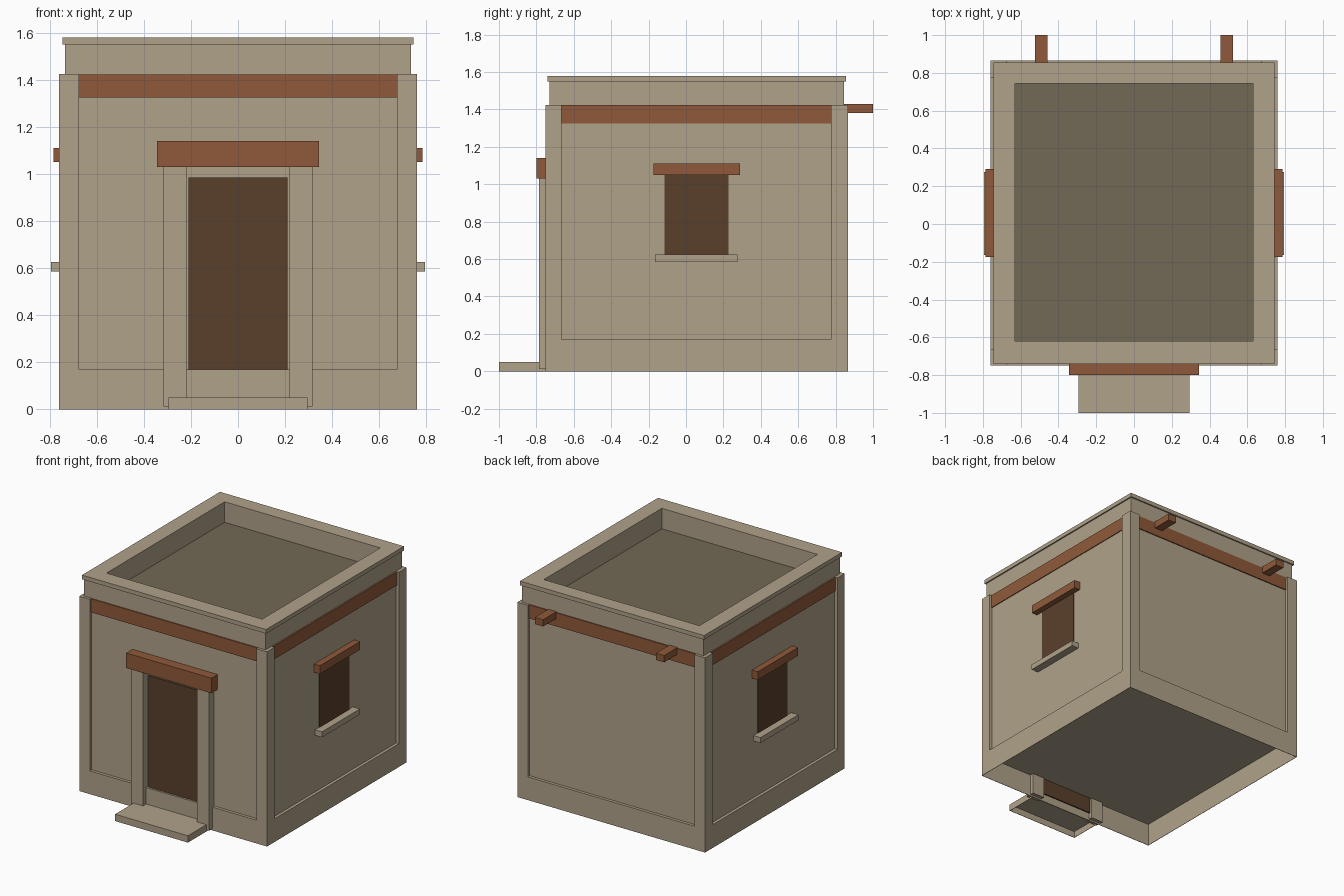
import bpy
import bmesh

cube = bpy.data.objects.get("Cube")
if cube:
    bpy.data.objects.remove(cube, do_unlink=True)


def make_material(name, rgb):
    mat = bpy.data.materials.new(name)
    mat.use_nodes = True
    colour = (*rgb, 1.0)
    mat.diffuse_color = colour
    mat.node_tree.nodes["Principled BSDF"].inputs["Base Color"].default_value = colour
    return mat


plaster = make_material("sand_plaster", (0.434, 0.361, 0.254))
timber = make_material("red_timber", (0.275, 0.102, 0.042))
dark_wood = make_material("dark_wood", (0.102, 0.050, 0.025))
roof_clay = make_material("dark_roof_clay", (0.171, 0.141, 0.091))


def box(name, mat, x, y, z, hollow=None, hollow_up=False, wall=0.004):
    """Box from ranges; optionally sink its bottom or top face to height hollow."""
    bm = bmesh.new()
    bmesh.ops.create_cube(bm, size=1)
    for v in bm.verts:
        v.co = [r[0] if c < 0 else r[1] for c, r in zip(v.co, (x, y, z))]
    bm.normal_update()
    if hollow is not None:
        sign = 1 if hollow_up else -1
        face = next(f for f in bm.faces if f.normal.z * sign > 0.9)
        bmesh.ops.inset_region(bm, faces=[face], thickness=wall)
        rim = list(face.verts)
        sunk = bmesh.ops.extrude_discrete_faces(bm, faces=[face])["faces"][0]
        for v in sunk.verts:
            v.co.z = hollow
    bmesh.ops.recalc_face_normals(bm, faces=bm.faces)
    mesh = bpy.data.meshes.new(name)
    bm.to_mesh(mesh)
    bm.free()
    mesh.materials.append(mat)
    obj = bpy.data.objects.new(name, mesh)
    bpy.context.collection.objects.link(obj)
    return obj


def ring(name, mat, outer_x, outer_y, inner_x, inner_y, z):
    """Rectangular frame made of four joined bars."""
    bm = bmesh.new()
    loops = []
    for (x0, x1), (y0, y1) in ((outer_x, outer_y), (inner_x, inner_y)):
        for h in z:
            loops.append([bm.verts.new((px, py, h)) for px, py in
                          ((x0, y0), (x1, y0), (x1, y1), (x0, y1))])
    out_low, out_high, in_low, in_high = loops
    for a, b in ((out_low, out_high), (out_high, in_high),
                 (in_high, in_low), (in_low, out_low)):
        for i in range(4):
            j = (i + 1) % 4
            bm.faces.new((a[i], a[j], b[j], b[i]))
    bmesh.ops.recalc_face_normals(bm, faces=bm.faces)
    mesh = bpy.data.meshes.new(name)
    bm.to_mesh(mesh)
    bm.free()
    mesh.materials.append(mat)
    obj = bpy.data.objects.new(name, mesh)
    bpy.context.collection.objects.link(obj)


def mirrored(r, side):
    return tuple(sorted(side * v for v in r))


# Main walls: hollow plinth, recessed panels and corner piers
WALL_TOP = 1.425
LEDGE = 0.17
box("plinth", plaster, (-0.76, 0.76), (-0.75, 0.865), (0, LEDGE), hollow=LEDGE - 0.002)
box("wall_panels", plaster, (-0.738, 0.738), (-0.728, 0.843), (LEDGE - 0.001, WALL_TOP))
for side, hand in ((1, "left"), (-1, "right")):
    for y, end in (((-0.75, -0.665), "front"), ((0.775, 0.865), "back")):
        box(f"{end}_{hand}_pier", plaster, mirrored((0.675, 0.76), side), y,
            (LEDGE, WALL_TOP))

# Timber bands between the piers
band_z = (1.325, WALL_TOP - 0.001)
box("front_band", timber, (-0.675, 0.675), (-0.736, -0.70), band_z)
box("back_band", timber, (-0.675, 0.675), (0.81, 0.851), band_z)

# Parapet, coping and sunken roof
roof_x, roof_y = (-0.63, 0.63), (-0.62, 0.745)
ring("parapet", plaster, (-0.735, 0.735), (-0.73, 0.845), roof_x, roof_y, (WALL_TOP, 1.55))
ring("coping", plaster, (-0.745, 0.745), (-0.74, 0.855), roof_x, roof_y, (1.55, 1.58))
box("roof_floor", roof_clay, roof_x, roof_y, (1.42, 1.43))

# Door with jambs, lintel and hollow step
box("door", dark_wood, (-0.21, 0.21), (-0.736, -0.727), (0.05, 0.985))
box("door_lintel", timber, (-0.345, 0.345), (-0.80, -0.72), (1.03, 1.14))
box("door_step", plaster, (-0.295, 0.295), (-1.0, -0.75), (0, 0.05), hollow=0.048)

# Parts repeated on both sides
for side, hand in ((1, "left"), (-1, "right")):
    box(f"{hand}_door_jamb", plaster, mirrored((0.218, 0.317), side), (-0.787, -0.72),
        (0.012, 1.03))
    box(f"{hand}_band", timber, mirrored((0.70, 0.744), side), (-0.665, 0.775), band_z)
    box(f"{hand}_window", dark_wood, mirrored((0.733, 0.742), side), (-0.115, 0.227),
        (0.625, 1.05))
    box(f"{hand}_window_lintel", timber, mirrored((0.72, 0.785), side), (-0.175, 0.29),
        (1.05, 1.11))
    box(f"{hand}_window_sill", plaster, mirrored((0.72, 0.795), side), (-0.165, 0.275),
        (0.585, 0.625))
    box(f"{hand}_roof_beam", timber, mirrored((0.457, 0.523), side), (0.83, 1.0),
        (1.38, 1.43))
